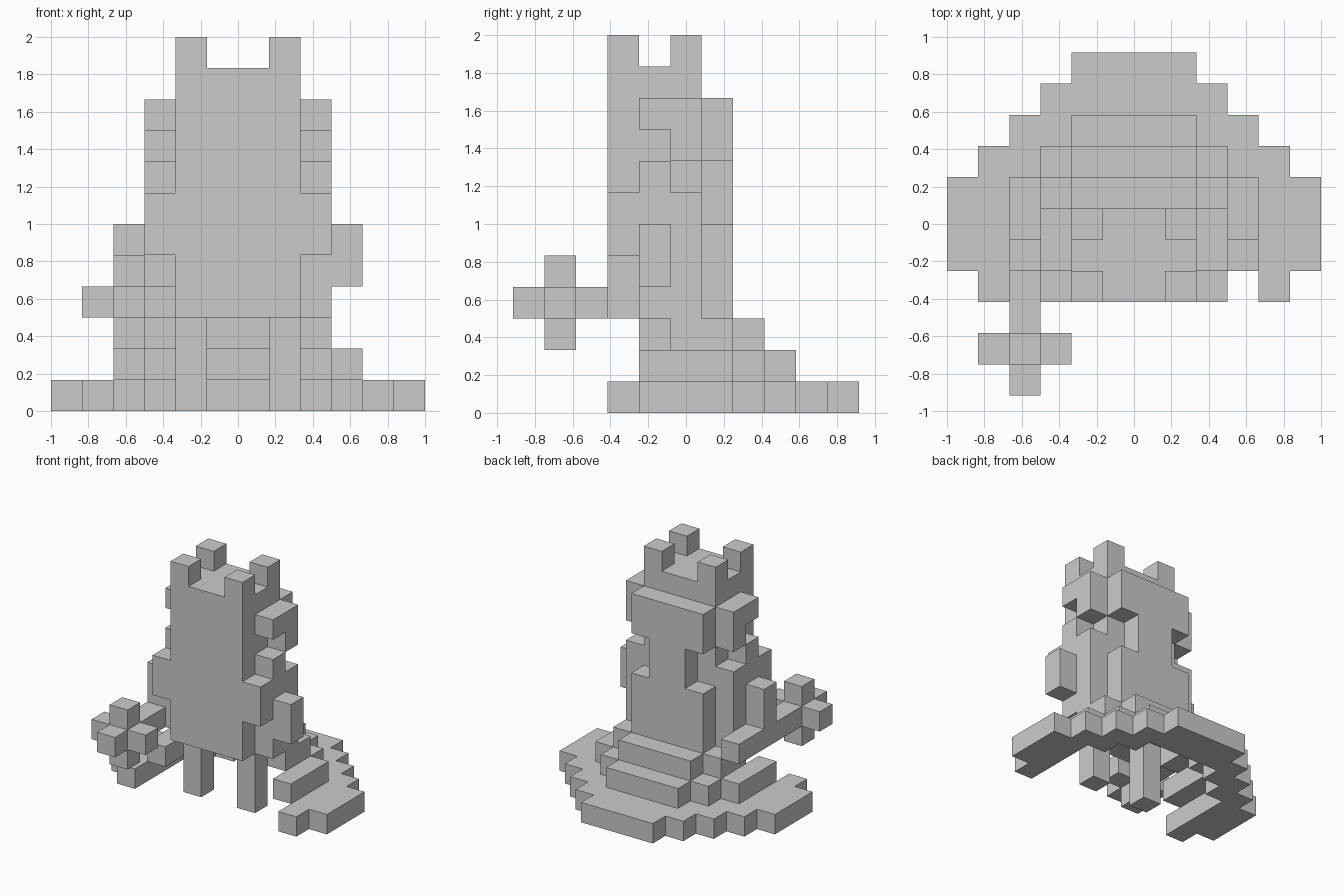
import bpy, bmesh, math
from itertools import product
from mathutils import Vector

if "Cube" in bpy.data.objects:
    bpy.data.objects.remove(bpy.data.objects["Cube"])

U = 1 / 6                          # block size
ORIGIN = Vector((6, 5.5, 0))       # grid centre in block units


def box(xs, ys, zs):
    return set(product(range(*xs), range(*ys), range(*zs)))


def mirror(part):
    return part | {(11 - x, y, z) for x, y, z in part}


def half_disc(radius, front, z):
    """Rounded plan: full width in front, one block narrower per row behind."""
    part = set()
    for y in range(front, radius + 5):
        w = radius - max(0, y - 6)
        part |= box((6 - w, 6 + w), (y, y + 1), (z, z + 1))
    return part


def train(radius, inner, front, z):
    return half_disc(radius, front, z) - half_disc(inner, front, z)


# Tower with a back panel that narrows to a waist
body = box((4, 8), (3, 7), (3, 10)) | box((4, 8), (3, 6), (10, 11))
body -= mirror(box((7, 8), (6, 7), (6, 8)))

# Staff: shaft with a cross-shaped head
staff = box((2, 3), (0, 7), (3, 4))
staff |= box((1, 4), (1, 2), (3, 4)) | box((2, 3), (1, 2), (2, 5))

parts = {
    "body": body,
    "crown_points": {(x, y, 11) for x in (4, 7) for y in (3, 5)},
    "side_hair": mirror(box((8, 9), (4, 6), (9, 10)) | {(8, 5, 8), (8, 4, 7)}),
    "flanks": mirror(box((8, 9), (3, 6), (3, 7)) - box((8, 9), (3, 4), (3, 5))),
    "hands": mirror(box((9, 10), (4, 5), (4, 6))),
    "legs": mirror(box((7, 8), (4, 5), (0, 3))),
    "train_upper": train(3, 2, 5, 2),
    "train_middle": train(4, 3, 4, 1),
    "train_lower": train(6, 4, 4, 0) | mirror({(10, 3, 0)}),
    "staff": staff,
}
filled = set().union(*parts.values())


def build(name, part):
    """Make the outer skin of a part, leaving out faces hidden by neighbours."""
    bm = bmesh.new()
    verts = {}

    def vert(p):
        if p not in verts:
            verts[p] = bm.verts.new((Vector(p) - ORIGIN) * U)
        return verts[p]

    for cell in sorted(part):
        for axis, side in product(range(3), (0, 1)):
            near = list(cell)
            near[axis] += 2 * side - 1
            if tuple(near) in filled:
                continue
            a, b = (axis + 1) % 3, (axis + 2) % 3
            loop = []
            for da, db in ((0, 0), (1, 0), (1, 1), (0, 1)):
                p = list(cell)
                p[axis] += side
                p[a] += da
                p[b] += db
                loop.append(vert(tuple(p)))
            bm.faces.new(loop if side else loop[::-1])
    # merge flush block faces into large flat ones
    bmesh.ops.dissolve_limit(bm, angle_limit=math.radians(1),
                             verts=bm.verts[:], edges=bm.edges[:])
    mesh = bpy.data.meshes.new(name)
    bm.to_mesh(mesh)
    bm.free()
    bpy.context.collection.objects.link(bpy.data.objects.new(name, mesh))


for name, part in parts.items():
    build(name, part)
